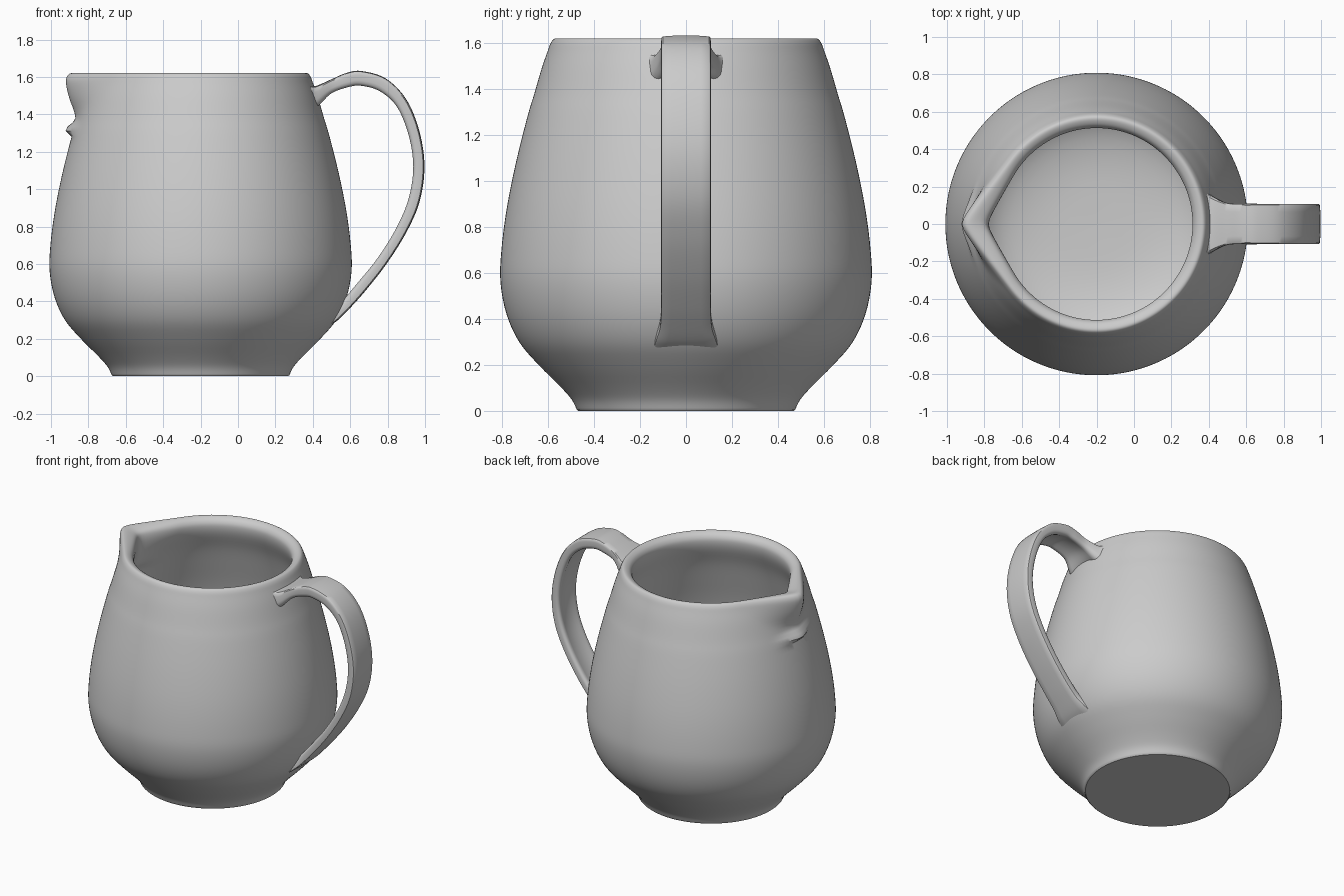
import bpy, bmesh, math
from mathutils import Vector

CX = -0.2      # jug axis
SEG = 160


def spline(pts, n):
    """Catmull-Rom through points of any dimension."""
    p = [pts[0]] + list(pts) + [pts[-1]]
    out = []
    for i in range(1, len(p) - 2):
        for k in range(n):
            t = k / n
            out.append(tuple(
                0.5 * (2 * b + (c - a) * t + (2 * a - 5 * b + 4 * c - d) * t * t
                       + (3 * b - a - 3 * c + d) * t ** 3)
                for a, b, c, d in zip(p[i - 1], p[i], p[i + 1], p[i + 2])))
    return out + [tuple(pts[-1])]


def skin(name, rings, cap):
    """Join closed rings of points into a smooth shaded object."""
    bm = bmesh.new()
    loops = [[bm.verts.new(c) for c in r] for r in rings]
    n = len(loops[0])
    for a, b in zip(loops, loops[1:]):
        for i in range(n):
            j = (i + 1) % n
            bm.faces.new((a[i], a[j], b[j], b[i]))
    if cap:
        bm.faces.new(loops[0])
        bm.faces.new(loops[-1])
    bmesh.ops.recalc_face_normals(bm, faces=bm.faces)
    me = bpy.data.meshes.new(name)
    bm.to_mesh(me)
    bm.free()
    ob = bpy.data.objects.new(name, me)
    bpy.context.collection.objects.link(ob)
    bpy.context.view_layer.objects.active = ob
    ob.select_set(True)
    bpy.ops.object.shade_smooth_by_angle(angle=math.radians(40))
    ob.select_set(False)
    return ob


def jug_ring(r, tip, z):
    """Circle drawn out to a pointed spout (tangent lines) towards -x."""
    a = math.acos(r / tip) if tip > r + 0.0005 else 0
    ring = []
    for i in range(SEG):
        t = 2 * math.pi * i / SEG
        phi = math.hypot(min(t, 2 * math.pi - t), 0.045)
        rr = r / math.cos(a - phi) if phi < a else r
        ring.append((CX - rr * math.cos(t), rr * math.sin(t), z))
    return ring


# Jug body: (radius, spout reach, height), outside up, over the lip, inside down
foot = [(0.468, 0, 0), (0.475, 0, 0.006)]
outer = [(0.475, 0, 0.006), (0.497, 0, 0.05), (0.545, 0, 0.105), (0.64, 0, 0.2),
         (0.725, 0, 0.3), (0.78, 0, 0.42), (0.807, 0, 0.56), (0.803, 0, 0.7),
         (0.78, 0, 0.88), (0.74, 0, 1.08), (0.69, 0.69, 1.28), (0.66, 0.675, 1.38),
         (0.628, 0.72, 1.49), (0.602, 0.742, 1.565), (0.588, 0.738, 1.602),
         (0.572, 0.715, 1.62), (0.55, 0.67, 1.618), (0.525, 0.615, 1.6),
         (0.513, 0.595, 1.565), (0.525, 0.59, 1.5), (0.575, 0.595, 1.38),
         (0.62, 0.62, 1.24), (0.675, 0, 1.05), (0.715, 0, 0.85), (0.735, 0, 0.6),
         (0.7, 0, 0.4), (0.62, 0, 0.26), (0.5, 0, 0.16), (0.3, 0, 0.11),
         (0.02, 0, 0.1)]
profile = foot[:1] + spline(outer, 4)
skin("jug_body", [jug_ring(*p) for p in profile], True)

# Handle: (outer x, outer z, inner x, inner z, half width)
path = [(0.375, 1.56, 0.385, 1.41, 0.175), (0.415, 1.552, 0.435, 1.45, 0.145),
        (0.5, 1.588, 0.5, 1.513, 0.112), (0.58, 1.622, 0.59, 1.546, 0.108),
        (0.66, 1.632, 0.66, 1.553, 0.108), (0.79, 1.592, 0.76, 1.523, 0.108),
        (0.9, 1.48, 0.85, 1.44, 0.108), (0.97, 1.31, 0.912, 1.29, 0.108),
        (0.997, 1.12, 0.937, 1.12, 0.108), (0.97, 0.93, 0.912, 0.95, 0.108),
        (0.895, 0.76, 0.845, 0.79, 0.108), (0.79, 0.595, 0.745, 0.63, 0.108),
        (0.68, 0.455, 0.64, 0.5, 0.108), (0.595, 0.36, 0.562, 0.408, 0.113),
        (0.54, 0.305, 0.515, 0.36, 0.13), (0.5, 0.275, 0.485, 0.335, 0.14)]
# Strap section: across (-1..1) and depth (0 outer, 1 inner), grooved inside
half = [(0, 0), (0.6, 0.01), (0.93, 0.05), (0.985, 0.13), (1, 0.3), (1, 0.65),
        (0.975, 0.82), (0.9, 0.95), (0.8, 1.0), (0.66, 0.96), (0.45, 0.85), (0, 0.8)]
section = half + [(-u, v) for u, v in reversed(half[1:-1])]
rings = []
for ox, oz, ix, iz, w in spline(path, 6):
    o, i = Vector((ox, 0, oz)), Vector((ix, 0, iz))
    rings.append([o.lerp(i, v) + Vector((0, u * w, 0)) for u, v in section])
skin("handle", rings, True)
